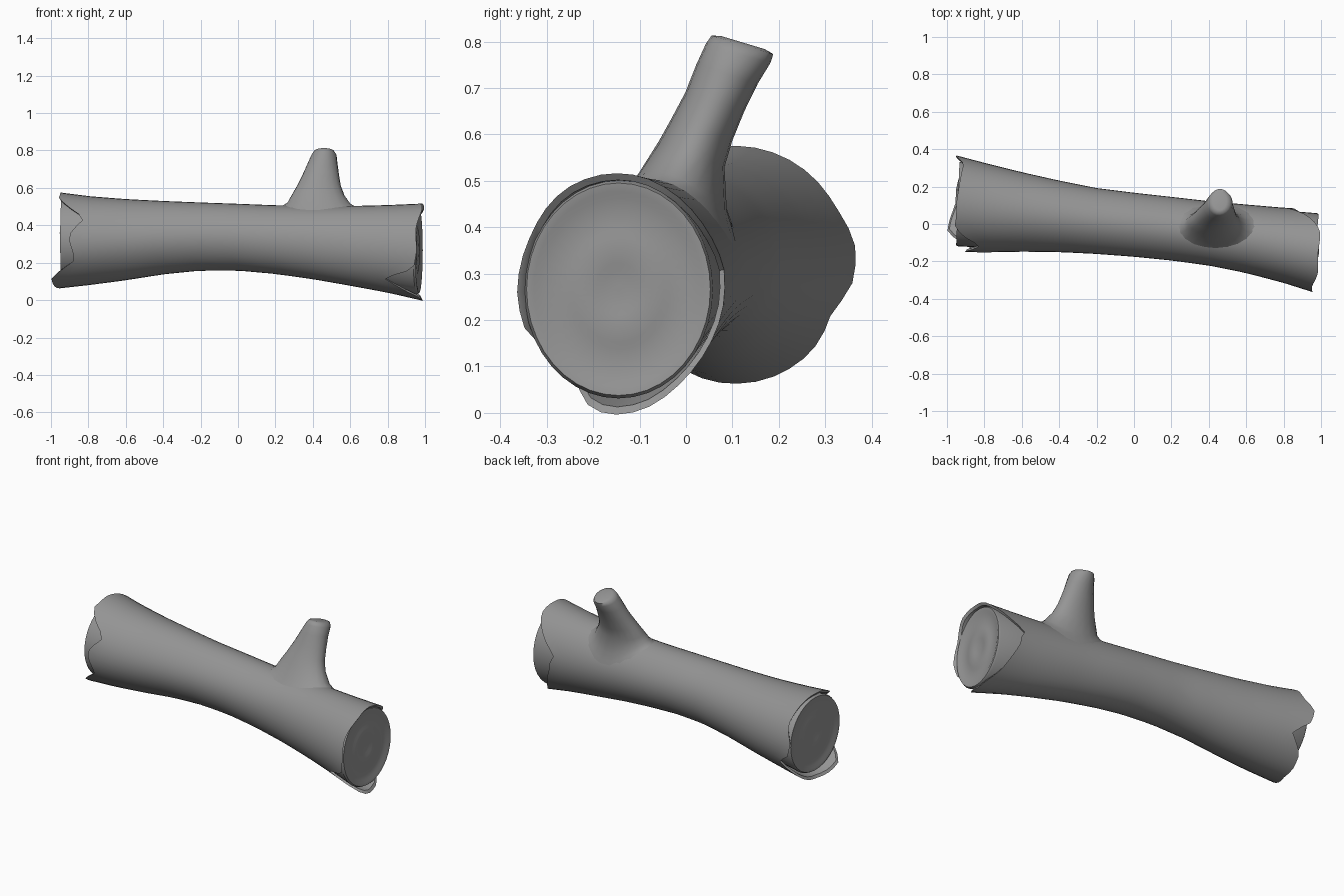
import bpy, math

if "Cube" in bpy.data.objects:
    bpy.data.objects.remove(bpy.data.objects["Cube"])

N = 40
# Trunk outline: x, y min, y max, z min, z max
SECT = [(-1.0, -.147, .38, .058, .582), (-.8, -.152, .327, .08, .556),
        (-.6, -.148, .277, .106, .54), (-.4, -.15, .232, .138, .53),
        (-.2, -.16, .192, .158, .522), (0, -.175, .167, .158, .515),
        (.2, -.195, .145, .14, .507), (.4, -.222, .122, .112, .503),
        (.6, -.262, .104, .077, .503), (.8, -.315, .087, .04, .508),
        (1.0, -.378, .075, -.006, .517)]
# Torn bark edge: angle around the trunk (from +y towards +z), x of the edge
LEFT = [(0, -.945), (10, -.955), (30, -.91), (60, -.93), (90, -.95), (105, -.95),
        (120, -.96), (135, -.9), (150, -.82), (160, -.86), (175, -.91), (190, -.89),
        (205, -.87), (222, -.96), (235, -1.0), (250, -.985), (270, -.955),
        (290, -.95), (310, -.93), (335, -.84), (350, -.93), (360, -.945)]
RIGHT = [(0, .855), (10, .83), (30, .92), (50, .98), (65, .998), (90, .985),
         (120, .985), (150, .95), (180, .955), (200, .94), (212, .87), (222, .77),
         (240, .88), (255, .98), (270, .99), (290, .98), (310, .93), (330, .9),
         (350, .86), (360, .855)]
BARK = bpy.data.materials.new("grey_bark")
BARK.diffuse_color = (.3, .3, .3, 1)
BARK.use_nodes = True
BARK.node_tree.nodes["Principled BSDF"].inputs["Base Color"].default_value = BARK.diffuse_color


def interp(table, v):
    for a, b in zip(table, table[1:]):
        if v <= b[0]:
            f = (v - a[0]) / (b[0] - a[0])
            return [p + (q - p) * f for p, q in zip(a, b)][1:]
    return table[-1][1:]


def frame(x):
    y0, y1, z0, z1 = interp(SECT, x)
    return (y0 + y1) / 2, (z0 + z1) / 2, (y1 - y0) / 2, (z1 - z0) / 2


def trunk_point(x, a, s=1.0):
    cy, cz, ry, rz = frame(x)
    s *= 1 - .013 * (1 - math.cos(4 * a)) * (.5 + .5 * math.sin(3 * x + a))
    return (x, cy + ry * s * math.cos(a), cz + rz * s * math.sin(a))


def loft(name, rings, cap_start=False, cap_end=False, sharp=42):
    n = len(rings[0])
    verts = [p for r in rings for p in r]
    faces = [(i * n + j, i * n + (j + 1) % n, (i + 1) * n + (j + 1) % n, (i + 1) * n + j)
             for i in range(len(rings) - 1) for j in range(n)]
    if cap_start:
        faces.append(tuple(reversed(range(n))))
    if cap_end:
        faces.append(tuple(range(len(verts) - n, len(verts))))
    me = bpy.data.meshes.new(name)
    me.from_pydata(verts, [], faces)
    me.materials.append(BARK)
    ob = bpy.data.objects.new(name, me)
    bpy.context.collection.objects.link(ob)
    bpy.context.view_layer.objects.active = ob
    for o in bpy.context.selected_objects:
        o.select_set(False)
    ob.select_set(True)
    bpy.ops.object.shade_smooth_by_angle(angle=math.radians(sharp))
    return ob


ANG = [2 * math.pi * j / N for j in range(N)]
ends = [(interp(LEFT, math.degrees(a))[0], interp(RIGHT, math.degrees(a))[0]) for a in ANG]

# Bark: outer skin with torn ends, folded back inside at both ends
rings = [[trunk_point(-.65, a, .93) for a in ANG],
         [trunk_point(l + .01, a, .945) for a, (l, r) in zip(ANG, ends)]]
STEPS = 24
for k in range(STEPS + 1):
    t = k / STEPS
    rings.append([trunk_point(l + (r - l) * t, a) for a, (l, r) in zip(ANG, ends)])
rings += [[trunk_point(r - .01, a, .945) for a, (l, r) in zip(ANG, ends)],
          [trunk_point(.65, a, .93) for a in ANG]]
loft("bark", rings)


# Wood cores: slightly tilted cut faces with shallow growth rings
def core(name, side, x_cap, tilt, dz, size):
    cy, cz, ry, rz = frame(x_cap)
    out = [[trunk_point(side * .66, a, .92) for a in ANG]]
    for s, d in ((.915, -.012), (.89, 0), (.82, -.002), (.76, -.008), (.5, -.01),
                 (.44, -.006), (.22, -.008), (.15, -.012), (.02, -.012)):
        s *= size
        out.append([(x_cap + side * d + tilt * ry * s * math.cos(a),
                     cy + ry * s * math.cos(a),
                     cz + dz + rz * s * math.sin(a)) for a in ANG])
    if side < 0:
        out.reverse()
    loft(name, out, cap_start=side < 0, cap_end=side > 0)


core("right_wood_core", 1, .968, .1, .008, 1)
core("left_wood_core", -1, -.942, .04, .006, .97)

# Branch stub: flared foot that follows the trunk, leaning back to a slanted cut
M = 20


def foot(cx, cy, rx, ry, lift):
    ring = []
    for j in range(M):
        a = 2 * math.pi * j / M
        x, y = cx + rx * math.cos(a), cy + ry * math.sin(a)
        ty, tz, sy, sz = frame(x)
        u = min(abs(y - ty) / sy, .97)
        ring.append((x, y, tz + sz * math.sqrt(1 - u * u) + lift))
    return ring


def oval(x0, x1, y0, y1, z, slope):
    out = []
    for j in range(M):
        a = 2 * math.pi * j / M
        dy = (y1 - y0) / 2 * math.sin(a)
        out.append(((x0 + x1) / 2 + (x1 - x0) / 2 * math.cos(a),
                    (y0 + y1) / 2 + dy, z - slope * dy))
    return out


loft("branch_stub", [
    foot(.44, -.014, .225, .128, -.012),
    foot(.439, -.012, .198, .113, .001),
    foot(.437, -.008, .172, .096, .018),
    oval(.285, .57, -.058, .083, .558, .4),
    oval(.315, .55, -.032, .1, .61, .35),
    oval(.345, .54, -.002, .126, .67, .3),
    oval(.372, .532, .022, .155, .73, .3),
    oval(.392, .527, .043, .182, .775, .3),
    oval(.405, .515, .055, .188, .793, .3),
    oval(.425, .495, .075, .17, .798, .3)], cap_end=True, sharp=65)
